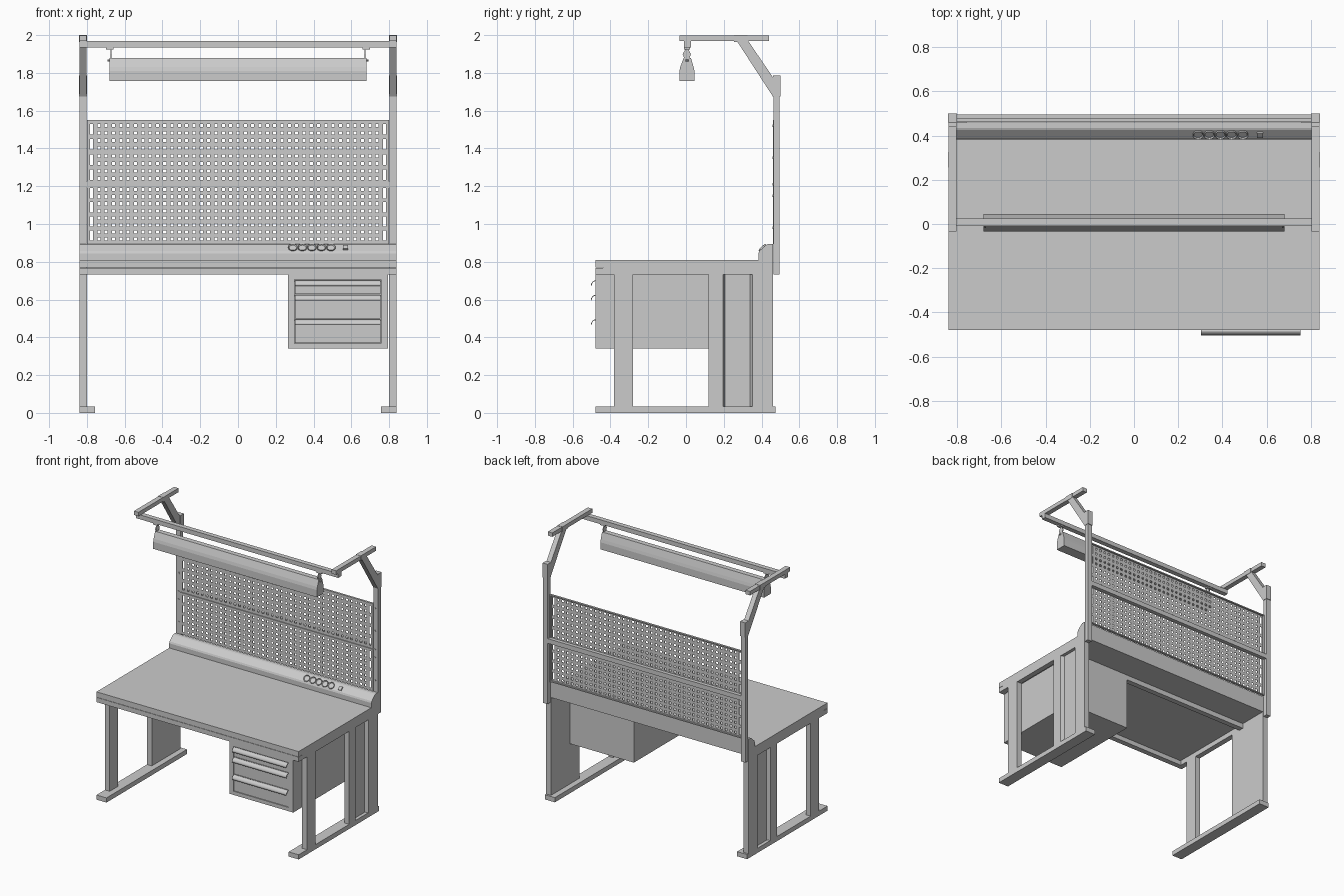
import bpy, bmesh, math
from mathutils import Matrix, Vector

if "Cube" in bpy.data.objects:
    bpy.data.objects.remove(bpy.data.objects["Cube"])


def finish(name, bm):
    bmesh.ops.recalc_face_normals(bm, faces=bm.faces)
    mesh = bpy.data.meshes.new(name)
    bm.to_mesh(mesh)
    bm.free()
    ob = bpy.data.objects.new(name, mesh)
    bpy.context.collection.objects.link(ob)
    return ob


def prism(name, pts, axis, lo, hi):
    """Extrude a closed 2D profile along the given axis."""
    bm = bmesh.new()

    def ring(t):
        out = []
        for p in pts:
            c = list(p)
            c.insert(axis, t)
            out.append(bm.verts.new(c))
        return out
    a, b = ring(lo), ring(hi)
    bm.faces.new(a)
    bm.faces.new(b)
    n = len(pts)
    for i in range(n):
        j = (i + 1) % n
        bm.faces.new((a[i], a[j], b[j], b[i]))
    return finish(name, bm)


def box(name, x0, x1, y0, y1, z0, z1):
    return prism(name, [(x0, y0), (x1, y0), (x1, y1), (x0, y1)], 2, z0, z1)


def cylinder(name, loc, r, depth, rot, cup=0.0, sides=20):
    """Cylinder, optionally with a sunken front like a socket."""
    bm = bmesh.new()
    bmesh.ops.create_cone(bm, cap_ends=True, segments=sides, radius1=r, radius2=r, depth=depth)
    if cup:
        top = max(bm.faces, key=lambda f: f.calc_center_median().z)
        bmesh.ops.inset_region(bm, faces=[top], thickness=r * 0.2)
        bmesh.ops.translate(bm, verts=top.verts, vec=(0, 0, -cup))
    bm.transform(Matrix.Translation(loc) @ Matrix.Rotation(rot, 4, 'X'))
    return finish(name, bm)


def pegboard(name, z0, z1, cols=41, rows=8, hole=0.016):
    """Sheet with square holes, slots in the outer columns and folded edges."""
    def cuts(lo, hi, n):
        pitch = (hi - lo) / n
        out = [lo]
        for i in range(n):
            c = lo + (i + 0.5) * pitch
            out += [c - hole / 2, c + hole / 2]
        return out + [hi]
    xs, zs = cuts(-0.795, 0.795, cols), cuts(z0 + 0.008, z1 - 0.008, rows)
    y = 0.463
    bm = bmesh.new()
    grid = [[bm.verts.new((x, y, z)) for z in zs] for x in xs]
    last = len(xs) - 3
    for i in range(len(xs) - 1):
        for j in range(len(zs) - 1):
            slot = i in (1, last) and j % 4 == 2
            if i % 2 and (j % 2 or slot):
                continue
            bm.faces.new((grid[i][j], grid[i + 1][j], grid[i + 1][j + 1], grid[i][j + 1]))
    ob = finish(name, bm)
    sol = ob.modifiers.new("thickness", 'SOLIDIFY')
    sol.thickness = 0.003
    sol.offset = 0
    for z in (z0, z1 - 0.008):
        box(name + "_fold", -0.80, 0.80, 0.4615, 0.477, z, z + 0.008)
    for s in (-1, 1):
        box(name + "_side_fold", s * 0.794, s * 0.80, 0.4615, 0.477, z0, z1)


# Worktop and frame below it
box("worktop", -0.84, 0.84, -0.48, 0.46, 0.77, 0.81)
box("front_apron", -0.84, 0.84, -0.48, -0.44, 0.733, 0.768)
box("rear_rail", -0.80, 0.80, 0.20, 0.24, 0.733, 0.77)

# Everything that repeats left and right
for s in (-1, 1):
    box("side_apron", s * 0.80, s * 0.84, -0.44, 0.46, 0.733, 0.77)
    box("foot", s * 0.757, s * 0.84, -0.48, 0.475, 0.0, 0.035)
    box("front_leg", s * 0.80, s * 0.84, -0.38, -0.28, 0.035, 0.735)
    rear = [(.80, .12), (.84, .12), (.84, .197), (.815, .207), (.815, .34),
            (.84, .352), (.84, .46), (.80, .46)]
    prism("rear_leg", [(s * x, y) for x, y in rear], 2, 0.035, 0.735)
    box("upright", s * 0.803, s * 0.84, 0.462, 0.495, 0.733, 1.76)
    box("upright_cap", s * 0.80, s * 0.842, 0.46, 0.50, 1.675, 1.785)
    prism("diagonal_brace", [(.46, 1.675), (.475, 1.755), (.33, 1.968), (.27, 1.968)],
          0, s * 0.803, s * 0.84)
    box("top_arm", s * 0.803, s * 0.84, -0.035, 0.44, 1.968, 1.998)
    box("arm_collar", s * 0.80, s * 0.842, 0.255, 0.325, 1.964, 2.0)
    for z in (0.98, 1.15, 1.21, 1.35, 1.52):
        cylinder("panel_screw", (s * 0.815, 0.461, z), 0.007, 0.006, math.pi / 2, sides=10)
    # Lamp hangers
    cylinder("lamp_wire", (s * 0.672, 0.005, 1.905), 0.003, 0.07, 0, sides=8)
    box("lamp_hook", s * 0.66, s * 0.70, -0.01, 0.02, 1.925, 1.936)
    prism("hanger_plate", [(-.008, 1.875), (-.018, 1.90), (.0, 1.93), (.01, 1.93),
                           (.026, 1.90), (.018, 1.875)], 0, s * 0.670, s * 0.676)
    cylinder("lamp_pin", (s * 0.682, 0.005, 1.865), 0.008, 0.01, 0, sides=10)

# Perforated back panels and rail behind their joint
pegboard("lower_pegboard", 0.895, 1.208)
pegboard("upper_pegboard", 1.212, 1.55)
box("middle_rail", -0.803, 0.803, 0.468, 0.495, 1.19, 1.225)

# Power trunking with sockets and a switch on the sloped face
prism("power_trunk", [(.383, .81), (.383, .845), (.388, .857), (.425, .89), (.435, .894),
                      (.46, .894), (.46, .81)], 0, -0.84, 0.84)
centre = Vector((0, 0.405, 0.8735))
for i in range(5):
    cylinder("socket", centre + Vector((0.29 + 0.0505 * i, 0, 0)), 0.024, 0.014,
             math.radians(45), cup=0.006)
switch = prism("power_switch", [(-.013, -.014), (.013, -.014), (.013, .014), (-.013, .014)],
               2, -0.006, 0.008)
switch.data.transform(Matrix.Translation(centre + Vector((0.57, 0, 0)))
                      @ Matrix.Rotation(math.radians(45), 4, 'X'))

# Crossbar and lamp
box("crossbar", -0.84, 0.84, -0.01, 0.026, 1.935, 1.968)
prism("lamp", [(-.035, 1.757), (-.035, 1.81), (-.03, 1.832), (-.012, 1.88), (.026, 1.88),
               (.04, 1.832), (.045, 1.81), (.045, 1.757)], 0, -0.68, 0.68)

# Drawer cabinet: open-fronted shell with three drawers
x0, x1, z0, z1 = 0.265, 0.795, 0.34, 0.735
box("cabinet_body", x0, x1, -0.465, 0.24, z0, z1)
box("cabinet_frame_left", x0, 0.30, -0.48, -0.465, z0, z1)
box("cabinet_frame_right", 0.757, x1, -0.48, -0.465, z0, z1)
box("cabinet_frame_top", 0.30, 0.757, -0.48, -0.465, 0.705, z1)
box("cabinet_frame_bottom", 0.30, 0.757, -0.48, -0.465, z0, 0.368)
for lo, hi in ((0.629, 0.702), (0.499, 0.625), (0.371, 0.495)):
    box("drawer_front", 0.303, 0.754, -0.478, -0.46, lo, hi)
    # Curved lip handle
    arc = [(t * math.pi / 2 / 4) for t in range(5)]
    outer = [(-.478 - .026 * math.sin(a), hi - .03 + .03 * math.cos(a)) for a in arc]
    inner = [(-.478 - .022 * math.sin(a), hi - .03 + .026 * math.cos(a)) for a in reversed(arc)]
    handle = prism("drawer_handle", outer + inner, 0, 0.303, 0.754)
    for p in handle.data.polygons:
        p.use_smooth = len(p.vertices) == 4 and abs(p.normal.x) < 0.5
